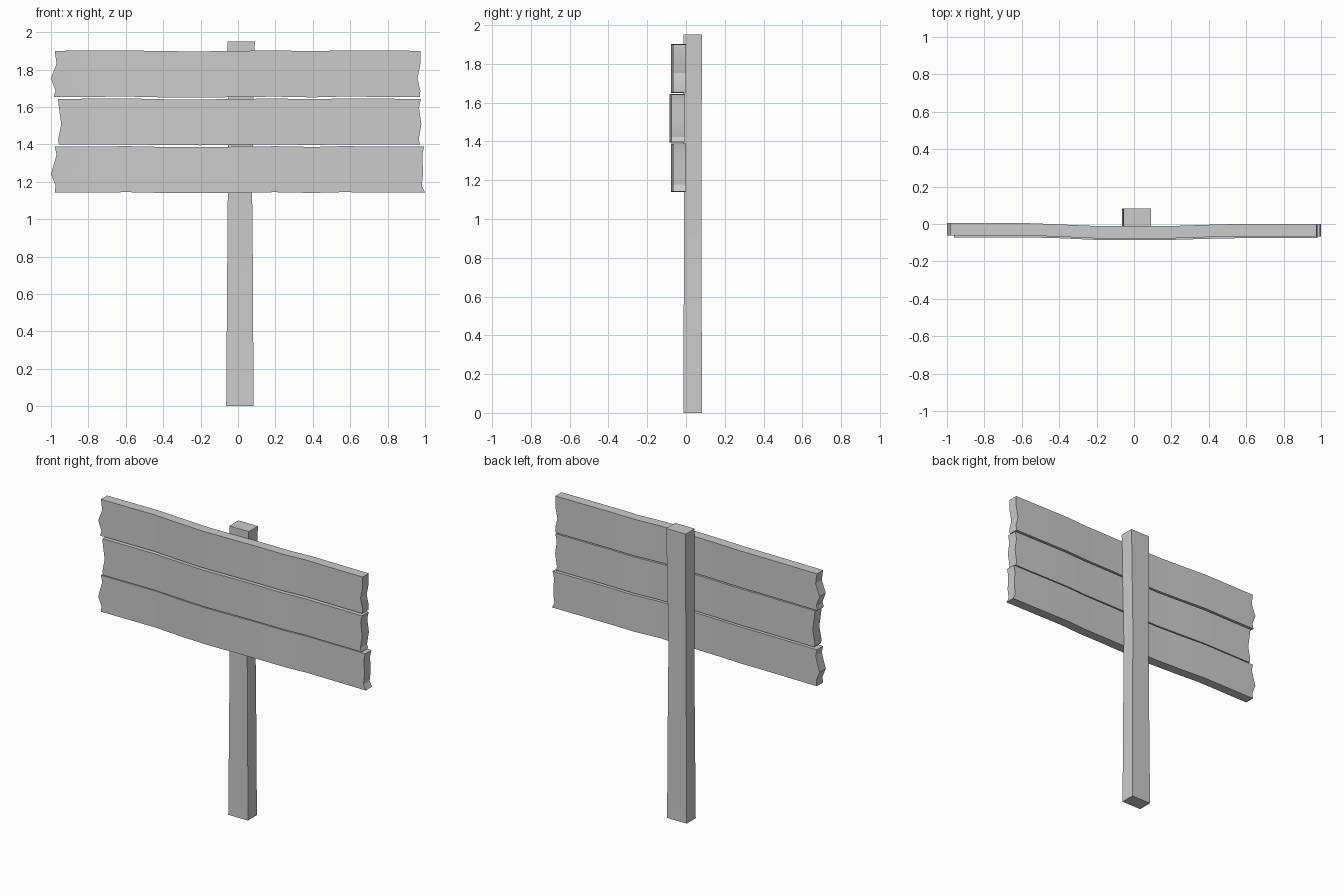
import bpy, bmesh

if "Cube" in bpy.data.objects:
    bpy.data.objects.remove(bpy.data.objects["Cube"])


def finish(bm, name):
    bmesh.ops.recalc_face_normals(bm, faces=bm.faces[:])
    me = bpy.data.meshes.new(name)
    bm.to_mesh(me)
    bm.free()
    ob = bpy.data.objects.new(name, me)
    bpy.context.collection.objects.link(ob)
    bpy.ops.object.select_all(action='DESELECT')
    ob.select_set(True)
    bpy.context.view_layer.objects.active = ob
    bpy.ops.object.shade_smooth_by_angle(angle=0.4)
    return ob


# Bowed plank with ragged ends; bow = back-face y along the length
def plank(name, top, bottom, fracs, left, right, bow, thick):
    xs = [-0.58, -0.4, -0.2, 0.2, 0.4, 0.55]
    nudge = [0, 0.002, -0.002, -0.003, 0.002, -0.002, 0.002, 0]
    bm = bmesh.new()
    rows = []
    for f, xl, xr in zip(fracs, left, right):
        row = []
        for i, x in enumerate([xl] + xs + [xr]):
            z = top + (bottom - top) * f
            z += nudge[i] if f in (0, 1) else 0
            row.append(bm.verts.new((x, bow[i], z)))
        rows.append(row)
    for a, b in zip(rows, rows[1:]):
        for i in range(len(a) - 1):
            bm.faces.new((a[i], a[i + 1], b[i + 1], b[i]))
    ext = bmesh.ops.extrude_face_region(bm, geom=bm.faces[:], use_keep_orig=True)
    moved = [g for g in ext['geom'] if isinstance(g, bmesh.types.BMVert)]
    bmesh.ops.translate(bm, vec=(0, -thick, 0), verts=moved)
    return finish(bm, name)


bow = [0.005, 0.005, -0.002, -0.011, -0.011, -0.004, 0, 0]
plank("top_plank", 1.9, 1.653, [0, 0.28, 0.6, 0.86, 1],
      [-0.98, -0.97, -1.0, -0.976, -0.985],
      [0.975, 0.975, 0.96, 0.975, 0.972], bow, 0.066)
plank("middle_plank", 1.643, 1.398, [0, 0.2, 0.55, 0.9, 1],
      [-0.963, -0.957, -0.945, -0.962, -0.957],
      [0.978, 0.968, 0.98, 0.966, 0.975],
      [0, 0, -0.005, -0.014, -0.014, -0.008, -0.005, -0.005], 0.071)
plank("bottom_plank", 1.388, 1.142, [0, 0.18, 0.6, 0.85, 1],
      [-0.98, -0.97, -1.0, -0.975, -0.98],
      [0.995, 0.985, 0.99, 0.982, 1.0], bow, 0.066)

# Slightly uneven square post: z, x0, x1, y0, y1
bm = bmesh.new()
rings = []
for z, x0, x1, y0, y1 in [(0, -0.063, 0.083, -0.014, 0.083),
                          (0.7, -0.058, 0.08, -0.011, 0.08),
                          (1.2, -0.054, 0.075, -0.011, 0.079),
                          (1.95, -0.055, 0.09, -0.014, 0.083)]:
    rings.append([bm.verts.new((x, y, z)) for x, y in
                  ((x0, y0), (x1, y0), (x1, y1), (x0, y1))])
for a, b in zip(rings, rings[1:]):
    for i in range(4):
        j = (i + 1) % 4
        bm.faces.new((a[i], a[j], b[j], b[i]))
bm.faces.new(rings[0])
bm.faces.new(rings[-1])
finish(bm, "post")
